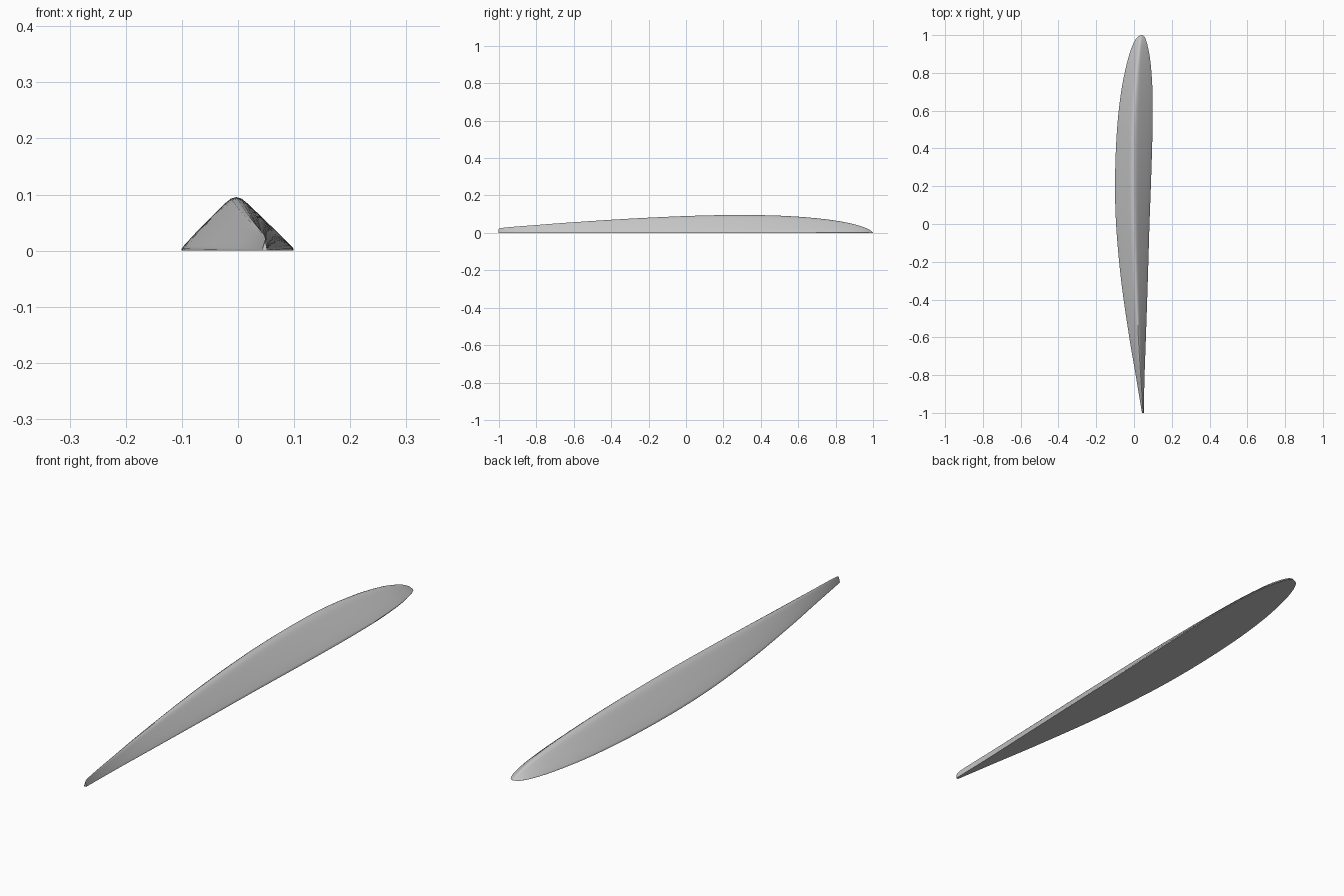
import bpy
import bmesh
import math

cube = bpy.data.objects.get("Cube")
if cube:
    bpy.data.objects.remove(cube, do_unlink=True)

# Stations along the blade: y, left edge, right edge, ridge x, ridge height
STATIONS = [
    (-1.0, .043, .052, .049, .014), (-.98, .039, .052, .047, .027),
    (-.8, .009, .056, .035, .042), (-.6, -.025, .063, .023, .057),
    (-.3, -.068, .073, .010, .076), (0, -.095, .082, .001, .09),
    (.25, -.1, .091, -.003, .0955), (.5, -.09, .098, -.002, .092),
    (.7, -.068, .098, .007, .078), (.85, -.038, .088, .019, .057),
    (.94, -.010, .073, .029, .034), (.985, .014, .059, .036, .014),
    (1.0, .036, .046, .041, .001),
]
# Half section: fraction of the half width, fraction of the height
HALF = [(1, 0), (1, .04), (.96, .095), (.75, .33), (.5, .59), (.3, .795),
        (.2, .89), (.1, .97)]
STEPS = 6


def spline(a, b, c, d, t):
    """Smooth value between b and c."""
    return .5 * (2 * b + (c - a) * t + (2 * a - 5 * b + 4 * c - d) * t * t
                 + (3 * b - a - 3 * c + d) * t ** 3)


def smooth_stations():
    ends = [STATIONS[0]] + STATIONS + [STATIONS[-1]]
    for i in range(len(STATIONS) - 1):
        for k in range(STEPS):
            yield [spline(*v, k / STEPS) for v in zip(*ends[i:i + 4])]
    yield STATIONS[-1]


def section(y, left, right, ridge, height):
    """Arched section with a flat base."""
    pts = [(ridge + (left - ridge) * u, y, height * w) for u, w in HALF]
    pts.append((ridge, y, height))
    pts += [(ridge + (right - ridge) * u, y, height * w)
            for u, w in reversed(HALF)]
    return pts


grey = bpy.data.materials.new("plain grey")
grey.use_nodes = True
color = (.57, .57, .57, 1)
grey.diffuse_color = color
grey.node_tree.nodes["Principled BSDF"].inputs["Base Color"].default_value = color

# Loft the sections, closing the flat underside and both ends
bm = bmesh.new()
rings = [[bm.verts.new(p) for p in section(*s)] for s in smooth_stations()]
for a, b in zip(rings, rings[1:]):
    for i in range(len(a)):
        j = (i + 1) % len(a)
        bm.faces.new((a[i], a[j], b[j], b[i]))
bm.faces.new(rings[0])
bm.faces.new(rings[-1])
bmesh.ops.recalc_face_normals(bm, faces=bm.faces)

mesh = bpy.data.meshes.new("tapered_blade")
bm.to_mesh(mesh)
bm.free()
mesh.materials.append(grey)
blade = bpy.data.objects.new("tapered_blade", mesh)
bpy.context.collection.objects.link(blade)

bpy.ops.object.select_all(action="DESELECT")
blade.select_set(True)
bpy.context.view_layer.objects.active = blade
bpy.ops.object.shade_smooth_by_angle(angle=math.radians(40))
